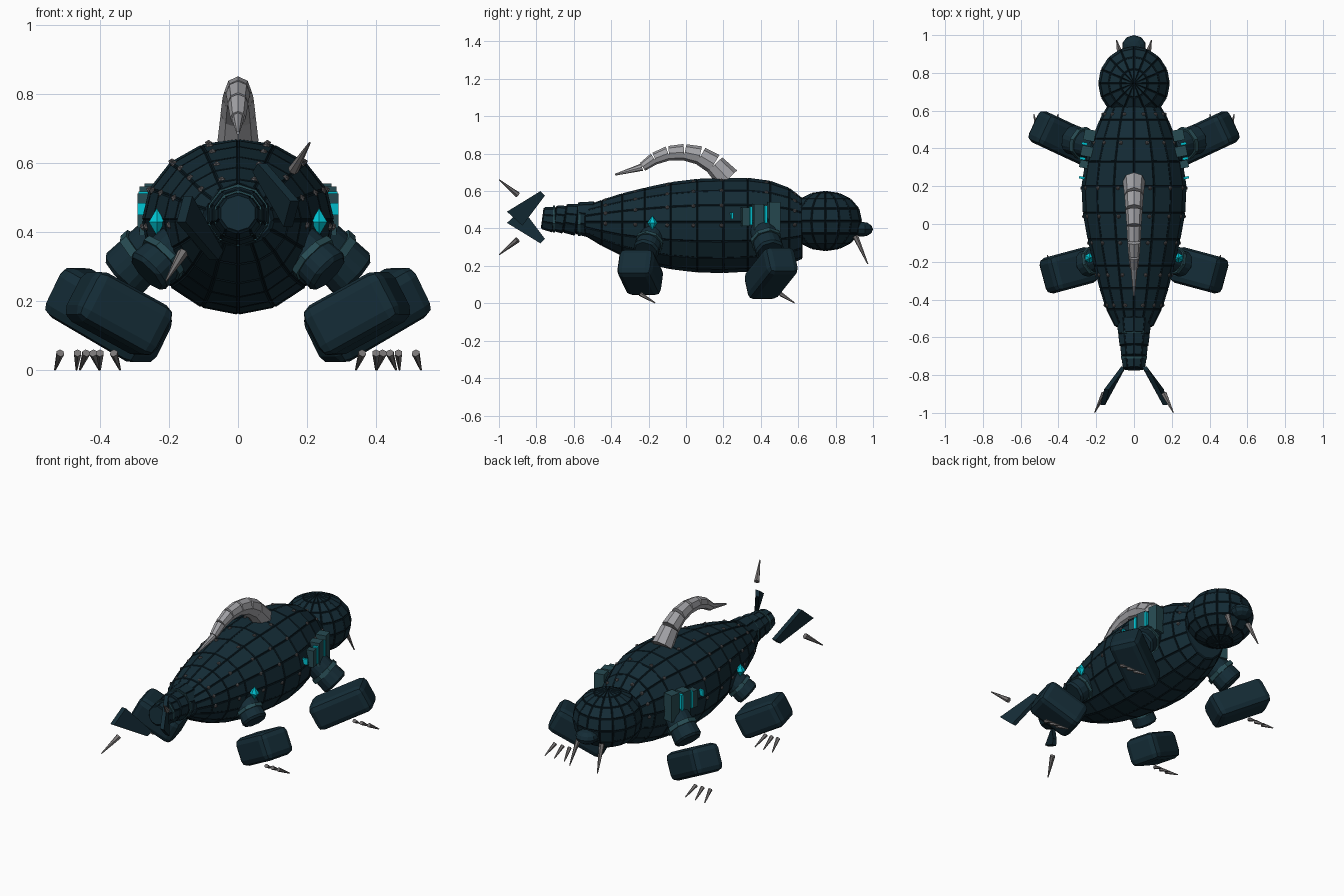
import bpy, bmesh, math
from mathutils import Vector, Matrix, Euler

cube = bpy.data.objects.get("Cube")
if cube:
    bpy.data.objects.remove(cube, do_unlink=True)


def material(name, r, g, b):
    m = bpy.data.materials.new(name)
    m.use_nodes = True
    m.diffuse_color = (r, g, b, 1)
    m.node_tree.nodes["Principled BSDF"].inputs["Base Color"].default_value = (r, g, b, 1)
    return m


HULL = material("deep navy hull", 0.007, 0.025, 0.037)
SEAM = material("dark seam", 0.003, 0.011, 0.017)
TEAL = material("muted teal", 0.02, 0.07, 0.085)
CYAN = material("bright cyan", 0.0, 0.55, 0.65)
HORN = material("light grey horn", 0.36, 0.36, 0.38)
CLAW = material("claw grey", 0.19, 0.18, 0.18)
RIVET = material("rivet grey", 0.11, 0.105, 0.11)


def finish(bm, name, *mats, mirror=False):
    """Turn a bmesh into an object, optionally mirrored across x."""
    me = bpy.data.meshes.new(name)
    bm.to_mesh(me)
    bm.free()
    for m in mats:
        me.materials.append(m)
    ob = bpy.data.objects.new(name, me)
    bpy.context.collection.objects.link(ob)
    if mirror:
        ob.modifiers.new("Mirror", 'MIRROR').use_mirror_merge = False
    return ob


def tube(bm, a, b, r1, r2, sides=8):
    a, b = Vector(a), Vector(b)
    d = b - a
    mat = Matrix.Translation((a + b) / 2) @ d.to_track_quat('Z', 'Y').to_matrix().to_4x4()
    bmesh.ops.create_cone(bm, cap_ends=True, segments=sides, radius1=r1, radius2=r2,
                          depth=d.length, matrix=mat)


def block(bm, centre, size, rot=(0, 0, 0)):
    mat = Matrix.LocRotScale(Vector(centre), Euler(rot), Vector(size))
    return bmesh.ops.create_cube(bm, size=1, matrix=mat)['verts']


def panel(bm, thickness=0.006):
    """Raise every face as an armour panel, leaving dark seams between."""
    bmesh.ops.recalc_face_normals(bm, faces=bm.faces)
    rims = bmesh.ops.inset_individual(bm, faces=bm.faces[:], thickness=thickness, depth=0.004)
    for f in rims['faces']:
        f.material_index = 1


# Body hull: y, half width, top, bottom
SECTIONS = [(-.54, .10, .515, .365), (-.45, .145, .55, .31), (-.34, .18, .585, .255),
            (-.22, .21, .615, .215), (-.08, .243, .645, .185), (.06, .268, .662, .168),
            (.2, .275, .668, .165), (.33, .255, .668, .172), (.45, .22, .652, .188),
            (.55, .18, .615, .21), (.62, .14, .56, .24)]
MID = 0.435


def hull_point(y, ang):
    for s, t in zip(SECTIONS, SECTIONS[1:]):
        if y <= t[0]:
            break
    k = (y - s[0]) / (t[0] - s[0])
    w, top, bot = (s[i] + k * (t[i] - s[i]) for i in (1, 2, 3))
    c, n = math.cos(ang), math.sin(ang)
    return Vector((w * c, y, MID + n * (top - MID if n > 0 else MID - bot)))


bm = bmesh.new()
N = 16
rings = [[bm.verts.new(hull_point(s[0], math.tau * i / N)) for i in range(N)] for s in SECTIONS]
for p, q in zip(rings, rings[1:]):
    for i in range(N):
        j = (i + 1) % N
        bm.faces.new((p[i], p[j], q[j], q[i]))
bm.faces.new(rings[0])
bm.faces.new(rings[-1])
panel(bm)
finish(bm, "body", HULL, SEAM)

# Head dome, snout and fangs
bm = bmesh.new()
bmesh.ops.create_uvsphere(bm, u_segments=16, v_segments=8, radius=1)
for v in bm.verts:
    z = math.copysign(abs(v.co.z) ** 0.9, v.co.z)
    v.co = (v.co.x * .187, .745 + v.co.y * .193, .44 + z * .157)
panel(bm)
finish(bm, "head", HULL, SEAM)

bm = bmesh.new()
bmesh.ops.create_uvsphere(bm, u_segments=10, v_segments=6, radius=1,
                          matrix=Matrix.LocRotScale(Vector((0, .94, .396)), None, Vector((.065, .06, .04))))
finish(bm, "snout", HULL)

bm = bmesh.new()
tube(bm, (.075, .905, .36), (.092, .972, .21), .016, .003, 6)
finish(bm, "fangs", CLAW, mirror=True)

# Tail stem of stepped rings with teal bands
bm = bmesh.new()
for y0, y1, r0, r1 in [(-.5, -.58, .095, .083), (-.585, -.645, .083, .075),
                       (-.65, -.7, .072, .066), (-.705, -.765, .066, .056)]:
    tube(bm, (0, y0, .447), (0, y1, .455), r0, r1, 10)
panel(bm, 0.004)
finish(bm, "tail", HULL, SEAM)
bm = bmesh.new()
for y, r in ((-.565, .09), (-.7, .072)):
    tube(bm, (0, y, .45), (0, y - .012, .45), r, r, 10)
finish(bm, "tail_bands", TEAL)

# Tail flukes and their spikes: one high on the left, one low on the right
flukes, spikes = bmesh.new(), bmesh.new()
TAIL_Z = 0.46
for s in (1, -1):
    outline = [(.055, -.755, .115), (.07, -.778, .14), (.165, -.957, .03), (.145, -.875, -.045)]
    sides = []
    for dx in (-.013, .013):
        sides.append([flukes.verts.new((s * (x + dx), y, TAIL_Z + s * z)) for x, y, z in outline])
    a, b = sides
    flukes.faces.new(a)
    flukes.faces.new(b)
    for i in range(4):
        j = (i + 1) % 4
        flukes.faces.new((a[i], a[j], b[j], b[i]))
    tube(spikes, (s * .16, -.9, TAIL_Z + s * .12), (s * .208, -.998, TAIL_Z + s * .2), .016, .003, 6)
bmesh.ops.recalc_face_normals(flukes, faces=flukes.faces)
finish(flukes, "tail_flukes", HULL)
finish(spikes, "tail_spikes", CLAW)

# Curved back horn made of separate tapering segments
path = [(.225, .665), (.15, .745), (.075, .79), (-.01, .808), (-.095, .802),
        (-.17, .773), (-.235, .728), (-.385, .686)]
radii = [.066, .056, .05, .044, .039, .033, .025, .005]
bm = bmesh.new()
for i in range(len(path) - 1):
    a, b = (Vector((0, *path[k])) for k in (i, i + 1))
    r1 = radii[i] if i < 6 else .02
    tube(bm, a, a.lerp(b, .96), r1, radii[i + 1], 8)
for v in bm.verts:
    v.co.x *= .9
finish(bm, "back_horn", HORN)


# Legs: ringed upper joint, rounded paw and three claws
def leg(name, top, end, radius, paw, size, yaw, claws):
    top, end = Vector(top), Vector(end)
    bm = bmesh.new()
    tube(bm, top, end, radius * .85, radius, 8)
    bmesh.ops.bevel(bm, geom=bm.edges[:], offset=.012, segments=1, affect='EDGES')
    finish(bm, name + "_upper", HULL, mirror=True)
    bm = bmesh.new()
    tube(bm, top.lerp(end, .52), top.lerp(end, .64), radius * 1.03, radius * 1.05, 8)
    finish(bm, name + "_band", TEAL, mirror=True)
    bm = bmesh.new()
    block(bm, paw, size, (0, math.radians(-28), math.radians(yaw)))
    bmesh.ops.bevel(bm, geom=bm.edges[:], offset=.035, segments=2, affect='EDGES', profile=.5)
    finish(bm, name + "_paw", HULL, mirror=True)
    bm = bmesh.new()
    y0, y1, pairs = claws
    for x0, x1 in pairs:
        tube(bm, (x0, y0, .05), (x1, y1, .002), .012, .003, 6)
    finish(bm, name + "_claws", CLAW, mirror=True)


leg("fore_leg", (.19, .40, .42), (.335, .45, .275), .083, (.375, .455, .16), (.34, .18, .16), 25,
    (.505, .58, [(.515, .53), (.465, .468), (.42, .402)]))
leg("rear_leg", (.15, -.17, .39), (.265, -.215, .28), .075, (.345, -.245, .165), (.27, .195, .16), -15,
    (-.245, -.165, [(.44, .458), (.40, .40), (.36, .342)]))

# Side vents with glowing slits, following the curve of the hull
vents, slits = bmesh.new(), bmesh.new()
for x, y, w, h in ((.235, .47, .06, .16), (.25, .385, .055, .14), (.258, .315, .04, .10)):
    block(vents, (x, y, .462), (.06, w, h), (0, 0, .2))
for x, y, w, h in ((.262, .425, .014, .11), (.272, .347, .014, .10), (.276, .245, .012, .035)):
    block(slits, (x, y, .468), (.03, w, h), (0, 0, .2))
finish(vents, "side_vents", TEAL, mirror=True)
finish(slits, "vent_slits", CYAN, mirror=True)

# Glowing flank crystals
bm = bmesh.new()
for s in (1, -1):
    tube(bm, (.235, -.18, .43), (.235, -.18, .43 + s * .04), .027, 0, 6)
finish(bm, "flank_crystals", CYAN, mirror=True)

# Rivets in rows over the hull
bm = bmesh.new()
for y in (-.43, -.27, -.1, .04, .19, .43, .58):
    for deg in (-4, 22, 46, 72):
        bmesh.ops.create_icosphere(bm, subdivisions=1, radius=.012,
                                   matrix=Matrix.Translation(hull_point(y, math.radians(deg))))
finish(bm, "rivets", RIVET, mirror=True)
